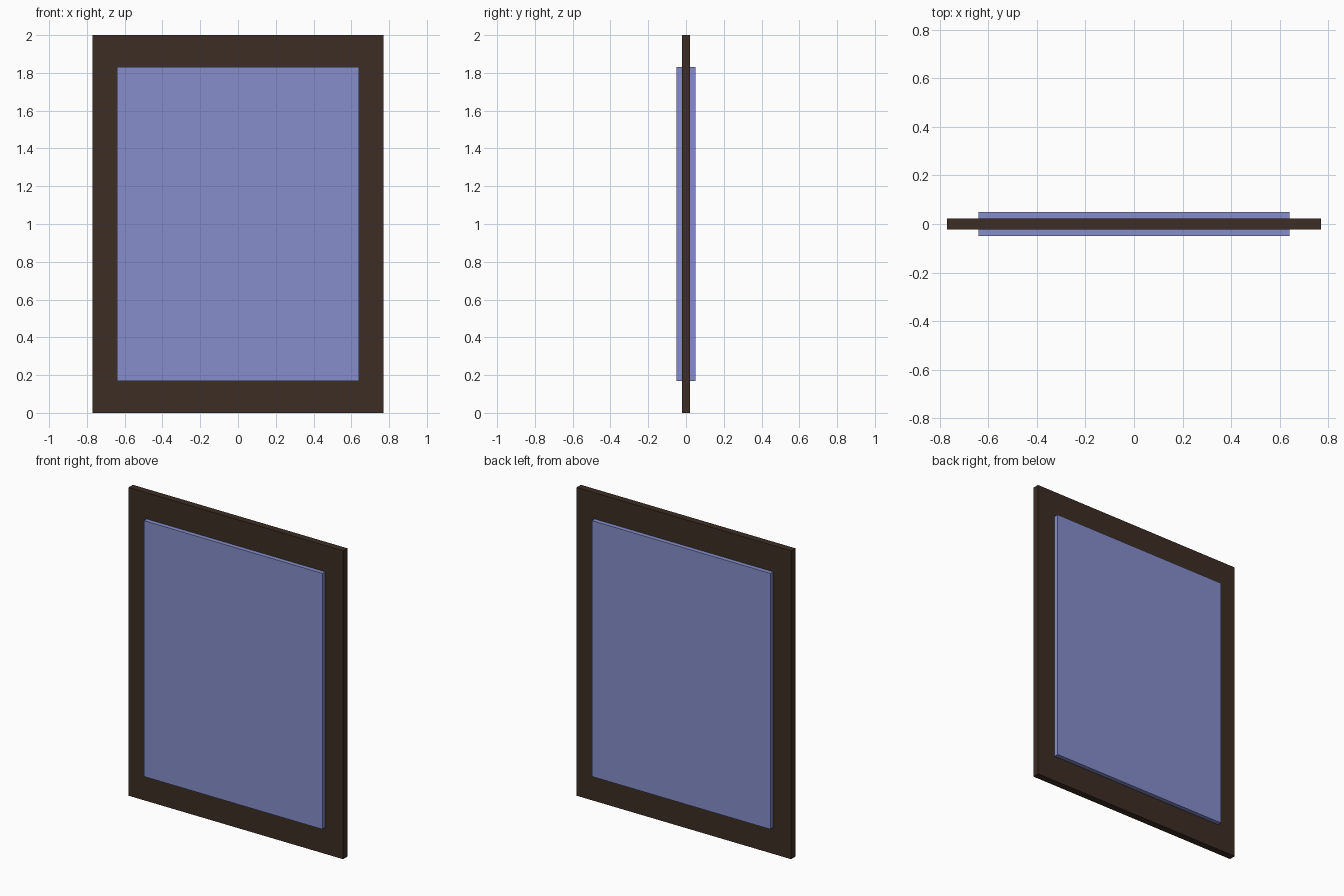
import bpy, bmesh

if "Cube" in bpy.data.objects:
    bpy.data.objects.remove(bpy.data.objects["Cube"])


def make_material(name, rgb):
    mat = bpy.data.materials.new(name)
    mat.diffuse_color = (*rgb, 1.0)
    mat.use_nodes = True
    mat.node_tree.nodes["Principled BSDF"].inputs["Base Color"].default_value = mat.diffuse_color
    return mat


def make_object(name, bm, mat):
    bmesh.ops.recalc_face_normals(bm, faces=bm.faces)
    mesh = bpy.data.meshes.new(name)
    bm.to_mesh(mesh)
    bm.free()
    mesh.materials.append(mat)
    obj = bpy.data.objects.new(name, mesh)
    bpy.context.collection.objects.link(obj)
    return obj


def rect(bm, half_w, half_h, y):
    """Rectangle of vertices in the XZ plane, centred on z = 1."""
    return [bm.verts.new((sx * half_w, y, 1 + sz * half_h))
            for sx, sz in ((-1, -1), (1, -1), (1, 1), (-1, 1))]


dark_wood = make_material("dark brown wood", (0.045, 0.026, 0.017))
pane_blue = make_material("periwinkle blue", (0.238, 0.270, 0.597))

# Frame: one continuous rectangular ring, its inner lip hidden in the pane
bm = bmesh.new()
D = 0.022
loops = [rect(bm, 0.77, 1.0, -D), rect(bm, 0.62, 0.81, -D),
         rect(bm, 0.62, 0.81, D), rect(bm, 0.77, 1.0, D)]
for a, b in zip(loops, loops[1:] + loops[:1]):
    for i in range(4):
        j = (i + 1) % 4
        bm.faces.new((a[i], a[j], b[j], b[i]))
make_object("frame", bm, dark_wood)

# Pane: a thicker slab standing proud of the frame on both sides
bm = bmesh.new()
bmesh.ops.create_cube(bm, size=1)
bmesh.ops.scale(bm, vec=(1.28, 0.10, 1.66), verts=bm.verts)
bmesh.ops.translate(bm, vec=(0, 0, 1), verts=bm.verts)
make_object("pane", bm, pane_blue)
